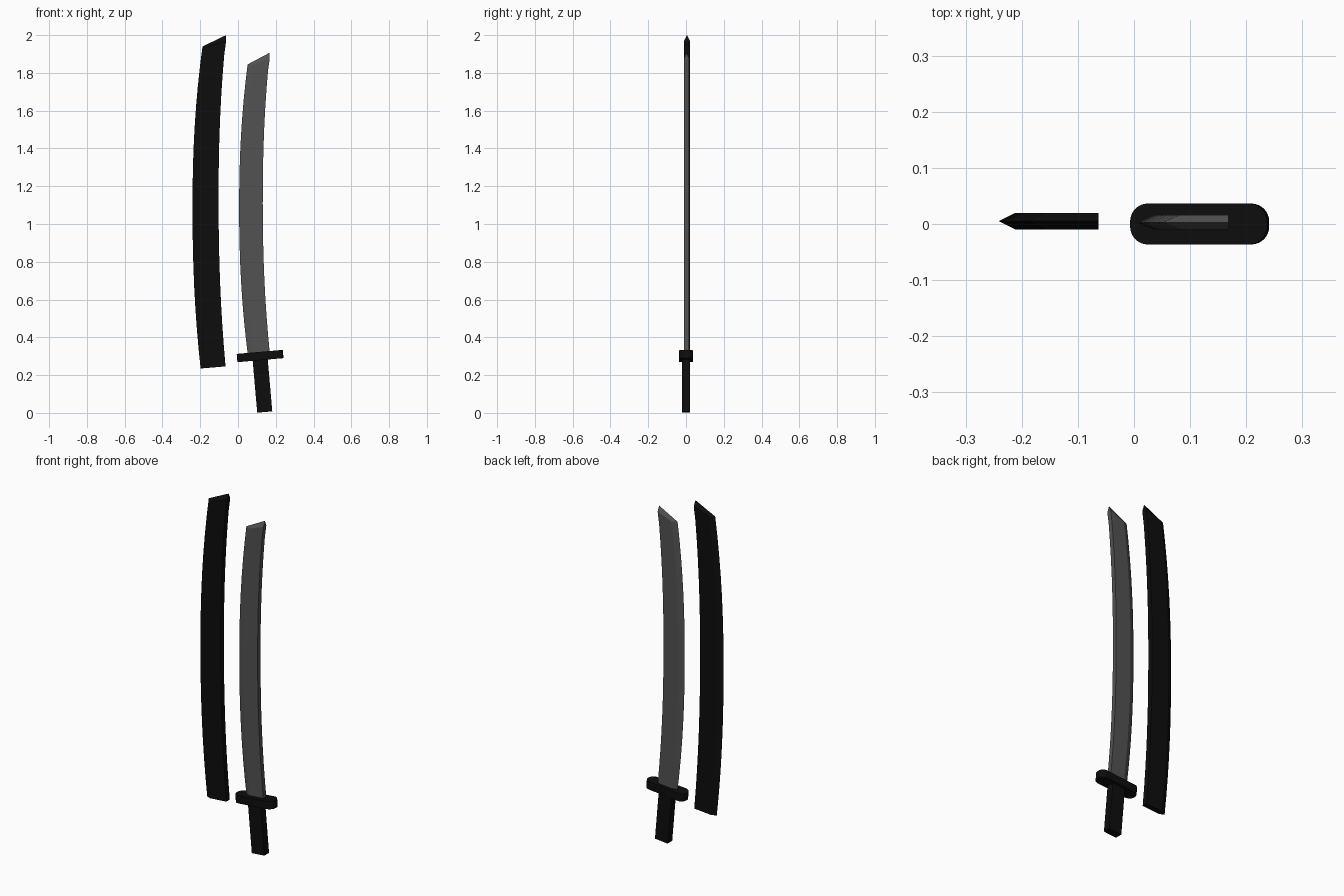
import bpy, bmesh, math
from mathutils import Matrix

cube = bpy.data.objects.get("Cube")
if cube:
    bpy.data.objects.remove(cube, do_unlink=True)


def make_material(name, value):
    mat = bpy.data.materials.new(name)
    mat.use_nodes = True
    color = (value, value, value, 1)
    mat.diffuse_color = color
    mat.node_tree.nodes["Principled BSDF"].inputs["Base Color"].default_value = color
    return mat


black = make_material("black lacquer", 0.004)
steel = make_material("dark steel", 0.085)


def finish(bm, name, mat):
    bmesh.ops.recalc_face_normals(bm, faces=bm.faces)
    mesh = bpy.data.meshes.new(name)
    bm.to_mesh(mesh)
    bm.free()
    mesh.materials.append(mat)
    obj = bpy.data.objects.new(name, mesh)
    bpy.context.collection.objects.link(obj)
    return obj


def bow(low, middle, high, t):
    """Point on a bowed line whose furthest point is the middle one."""
    z = low[1] + (high[1] - low[1]) * t
    end = low if z < middle[1] else high
    s = (z - middle[1]) / (end[1] - middle[1])
    return middle[0] + (end[0] - middle[0]) * s ** 2.2, z


def curved_blade(name, mat, edge, spine, y0, y1, wedge, steps=16):
    """Curved bar with a sharp edge on -x and a sharp slanted tip."""
    bm = bmesh.new()
    mid = (y0 + y1) / 2
    rows = []
    for i in range(steps + 1):
        t = i / steps
        ex, ez = bow(*edge, t)
        sx, sz = bow(*spine, t)
        drop = wedge if i == steps else 0
        sz -= drop
        shoulder_z = ez + (sz - ez) * wedge / (sx - ex) - drop * 0.3
        points = [(ex, mid, ez), (ex + wedge, y0, shoulder_z), (sx, y0, sz),
                  (sx, y1, sz), (ex + wedge, y1, shoulder_z)]
        rows.append([bm.verts.new(p) for p in points])
    for a, b in zip(rows, rows[1:]):
        for k in range(5):
            n = (k + 1) % 5
            bm.faces.new((a[k], a[n], b[n], b[k]))
    bm.faces.new(rows[0])
    # Sharp tip line
    corner, front_in, front_out, back_out, back_in = rows[-1]
    tip = bm.verts.new((spine[2][0], mid, spine[2][1]))
    bm.faces.new((corner, front_in, front_out, tip))
    bm.faces.new((corner, tip, back_out, back_in))
    bm.faces.new((front_out, back_out, tip))
    return finish(bm, name, mat)


def tilted_box(name, size, center, angle, corner=0):
    """Box tilted in the front plane, with optional rounded plan corners."""
    bm = bmesh.new()
    bmesh.ops.create_cube(bm, size=1, matrix=Matrix.Diagonal((*size, 1)))
    if corner:
        upright = [e for e in bm.edges
                   if abs(e.verts[0].co.z - e.verts[1].co.z) > size[2] / 2]
        bmesh.ops.bevel(bm, geom=upright, offset=corner, segments=8,
                        profile=0.5, affect='EDGES')
    bm.transform(Matrix.Translation(center) @ Matrix.Rotation(angle, 4, 'Y'))
    return finish(bm, name, black)


# Scabbard and blade: edge and spine given as low, middle, high (x, z)
curved_blade("scabbard", black,
             ((-0.198, 0.235), (-0.241, 1.09), (-0.188, 1.94)),
             ((-0.066, 0.246), (-0.103, 1.14), (-0.063, 2.0)),
             -0.01, 0.02, 0.03)
curved_blade("blade", steel,
             ((0.053, 0.30), (0.006, 1.09), (0.051, 1.845)),
             ((0.169, 0.31), (0.131, 1.12), (0.168, 1.907)),
             -0.01, 0.016, 0.03)

# Guard and handle
tilt = math.radians(-5)
guard = tilted_box("guard", (0.245, 0.073, 0.044), (0.117, 0.0, 0.301), tilt, 0.032)
tilted_box("handle", (0.08, 0.042, 0.29), (0.129, 0.0, 0.149), tilt)

bpy.ops.object.select_all(action='DESELECT')
guard.select_set(True)
bpy.context.view_layer.objects.active = guard
bpy.ops.object.shade_smooth_by_angle(angle=math.radians(30))
